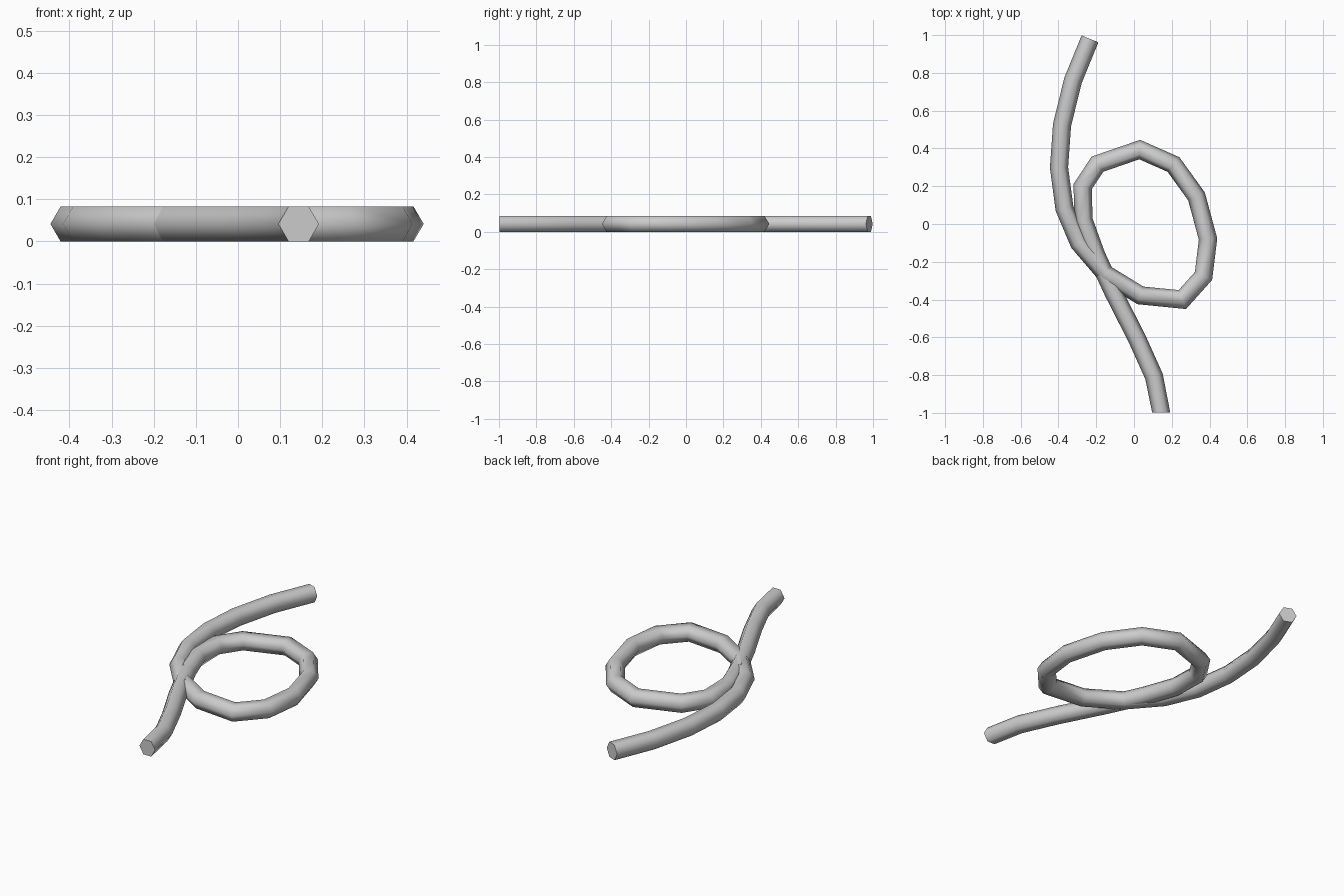
import bpy, bmesh, math
from mathutils import Vector

if "Cube" in bpy.data.objects:
    bpy.data.objects.remove(bpy.data.objects["Cube"])

R = 0.048                      # six-sided tube radius
H = R * math.sin(math.pi / 3)  # centre height, flat side down

# Centre line: top end, round the loop, down to the bottom end
path = [(-0.233, 0.98), (-0.323, 0.76), (-0.381, 0.524), (-0.397, 0.299),
        (-0.368, 0.082), (-0.291, -0.10), (-0.15, -0.265), (0.034, -0.378),
        (0.256, -0.40), (0.368, -0.275), (0.392, -0.08), (0.331, 0.146),
        (0.209, 0.315), (0.03, 0.394), (-0.193, 0.317), (-0.272, 0.198),
        (-0.267, 0.02), (-0.20, -0.165), (-0.11, -0.36), (0.016, -0.607),
        (0.106, -0.807), (0.144, -0.998)]
pts = [Vector(p) for p in path]


def side_vector(i):
    """Mitred sideways direction at a path point."""
    a = (pts[i] - pts[i - 1]).normalized() if i else None
    b = (pts[i + 1] - pts[i]).normalized() if i < len(pts) - 1 else None
    a, b = a or b, b or a
    t = (a + b).normalized()
    return Vector((-t.y, t.x)) / t.dot(a)


# Looped rope: hexagonal rings bridged along the path
bm = bmesh.new()
rings = []
for i, p in enumerate(pts):
    s = side_vector(i)
    if i == len(pts) - 1:
        s = Vector((1, 0))     # last end is cut square to y
    ring = []
    for k in range(6):
        ang = k * math.pi / 3
        q = p + s * R * math.cos(ang)
        ring.append(bm.verts.new((q.x, q.y, H + R * math.sin(ang))))
    rings.append(ring)
for r0, r1 in zip(rings, rings[1:]):
    for k in range(6):
        bm.faces.new((r0[k], r0[(k + 1) % 6], r1[(k + 1) % 6], r1[k]))
bm.faces.new(rings[0])
bm.faces.new(rings[-1])
bmesh.ops.recalc_face_normals(bm, faces=bm.faces)

mesh = bpy.data.meshes.new("looped_rope")
bm.to_mesh(mesh)
bm.free()
rope = bpy.data.objects.new("looped_rope", mesh)
bpy.context.collection.objects.link(rope)
bpy.context.view_layer.objects.active = rope
rope.select_set(True)
bpy.ops.object.shade_smooth_by_angle(angle=math.radians(70))
